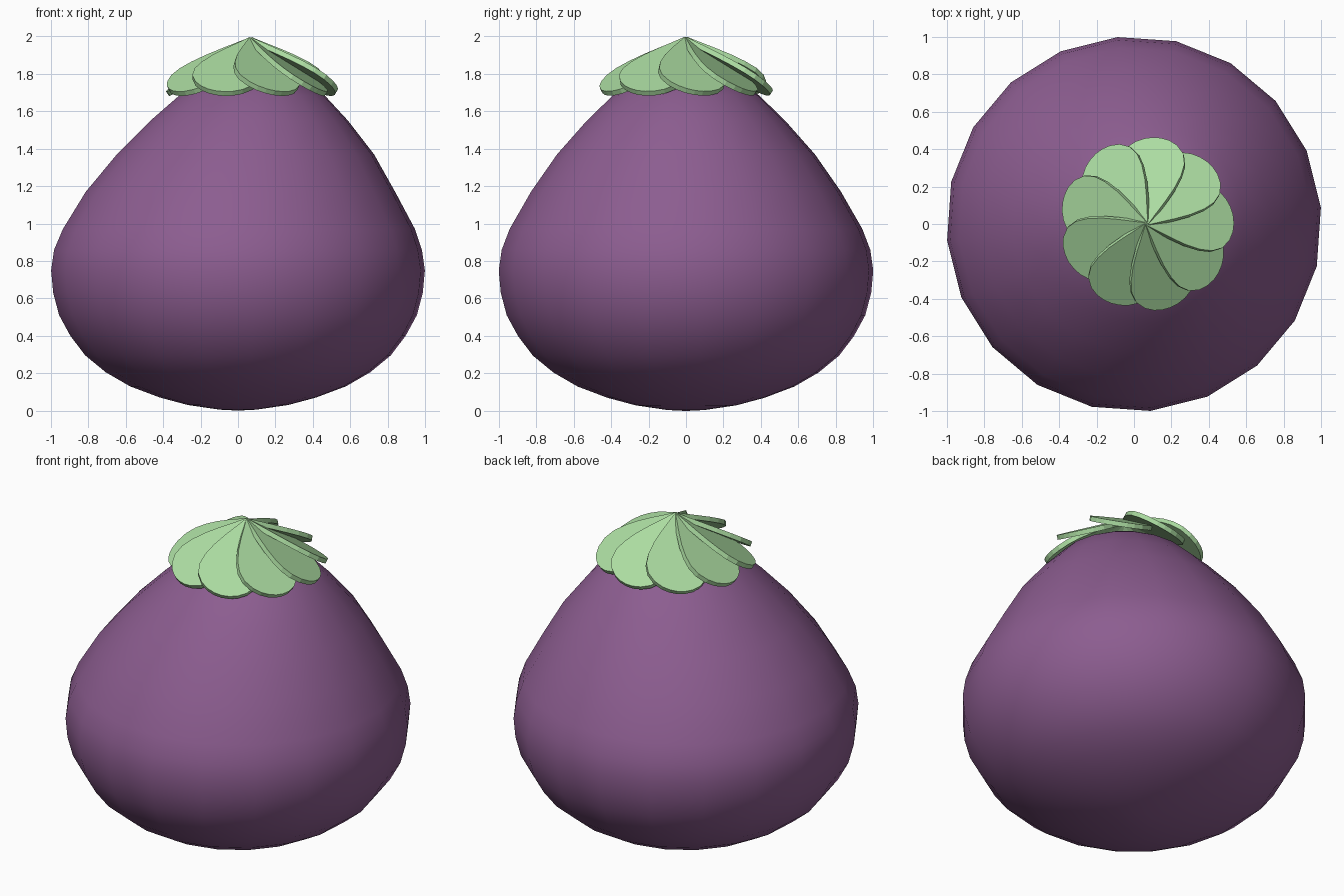
import bpy, bmesh, math
from mathutils import Matrix

if "Cube" in bpy.data.objects:
    bpy.data.objects.remove(bpy.data.objects["Cube"])


def material(name, rgb):
    m = bpy.data.materials.new(name)
    lin = [((c + 0.055) / 1.055) ** 2.4 for c in rgb]
    m.diffuse_color = (*lin, 1)
    m.use_nodes = True
    m.node_tree.nodes["Principled BSDF"].inputs["Base Color"].default_value = m.diffuse_color
    return m


def finish(bm, name, mat, smooth):
    bmesh.ops.recalc_face_normals(bm, faces=bm.faces)
    for f in bm.faces:
        f.smooth = smooth
    me = bpy.data.meshes.new(name)
    bm.to_mesh(me)
    bm.free()
    me.materials.append(mat)
    ob = bpy.data.objects.new(name, me)
    bpy.context.collection.objects.link(ob)
    return ob


purple = material("purple skin", (0.55, 0.365, 0.565))
green = material("pale green leaf", (0.67, 0.86, 0.63))

# Fruit body: (radius, height, sideways lean of the ring)
SIDES = 20
profile = [(0.10, 0.005, 0), (0.27, 0.03, 0), (0.42, 0.07, 0), (0.58, 0.13, 0),
           (0.71, 0.205, 0), (0.82, 0.295, 0), (0.90, 0.40, 0), (0.96, 0.51, 0),
           (0.992, 0.63, 0), (1.003, 0.75, 0), (0.987, 0.86, 0), (0.945, 0.97, 0.005),
           (0.83, 1.17, 0.013), (0.69, 1.37, 0.04), (0.53, 1.55, 0.06),
           (0.39, 1.685, 0.075), (0.30, 1.74, 0.075), (0.20, 1.80, 0.07),
           (0.10, 1.84, 0.07)]
bm = bmesh.new()
rings = []
for r, z, lean in profile:
    ring = []
    for i in range(SIDES):
        a = math.radians(5) + math.tau * i / SIDES
        ring.append(bm.verts.new((lean + r * math.cos(a), r * math.sin(a), z)))
    rings.append(ring)
for lo, hi in zip(rings, rings[1:]):
    for i in range(SIDES):
        j = (i + 1) % SIDES
        bm.faces.new((lo[i], lo[j], hi[j], hi[i]))
for ring, x, z in ((rings[0], 0, 0), (rings[-1], 0.07, 1.85)):
    tip = bm.verts.new((x, 0, z))
    for i in range(SIDES):
        bm.faces.new((ring[i], ring[(i + 1) % SIDES], tip))
finish(bm, "fruit_body", purple, True)

# Leaf cap: nine overlapping teardrop plates, each rolled so one edge lies on top
LENGTH, THICK, COUNT = 0.545, 0.028, 9
half = [(0.0, 0.008), (0.1, 0.04), (0.25, 0.09), (0.4, 0.135), (0.55, 0.168),
        (0.68, 0.182), (0.8, 0.172), (0.9, 0.135), (0.96, 0.09), (0.99, 0.045)]
outline = ([(t * LENGTH, -w) for t, w in half] + [(LENGTH, 0)]
           + [(t * LENGTH, w) for t, w in reversed(half)])
for k in range(COUNT):
    bm = bmesh.new()
    top = [bm.verts.new((x, y, 0)) for x, y in outline]
    low = [bm.verts.new((x, y, -THICK)) for x, y in outline]
    bm.faces.new(top)
    bm.faces.new(low[::-1])
    n = len(outline)
    for i in range(n):
        j = (i + 1) % n
        bm.faces.new((top[i], low[i], low[j], top[j]))
    place = (Matrix.Translation((0.068, 0, 1.995))
             @ Matrix.Rotation(math.radians(86 + 360 * k / COUNT), 4, 'Z')
             @ Matrix.Rotation(math.radians(31.5), 4, 'Y')
             @ Matrix.Rotation(math.radians(-11), 4, 'X'))
    bm.transform(place)
    finish(bm, f"cap_leaf_{k + 1}", green, False)
